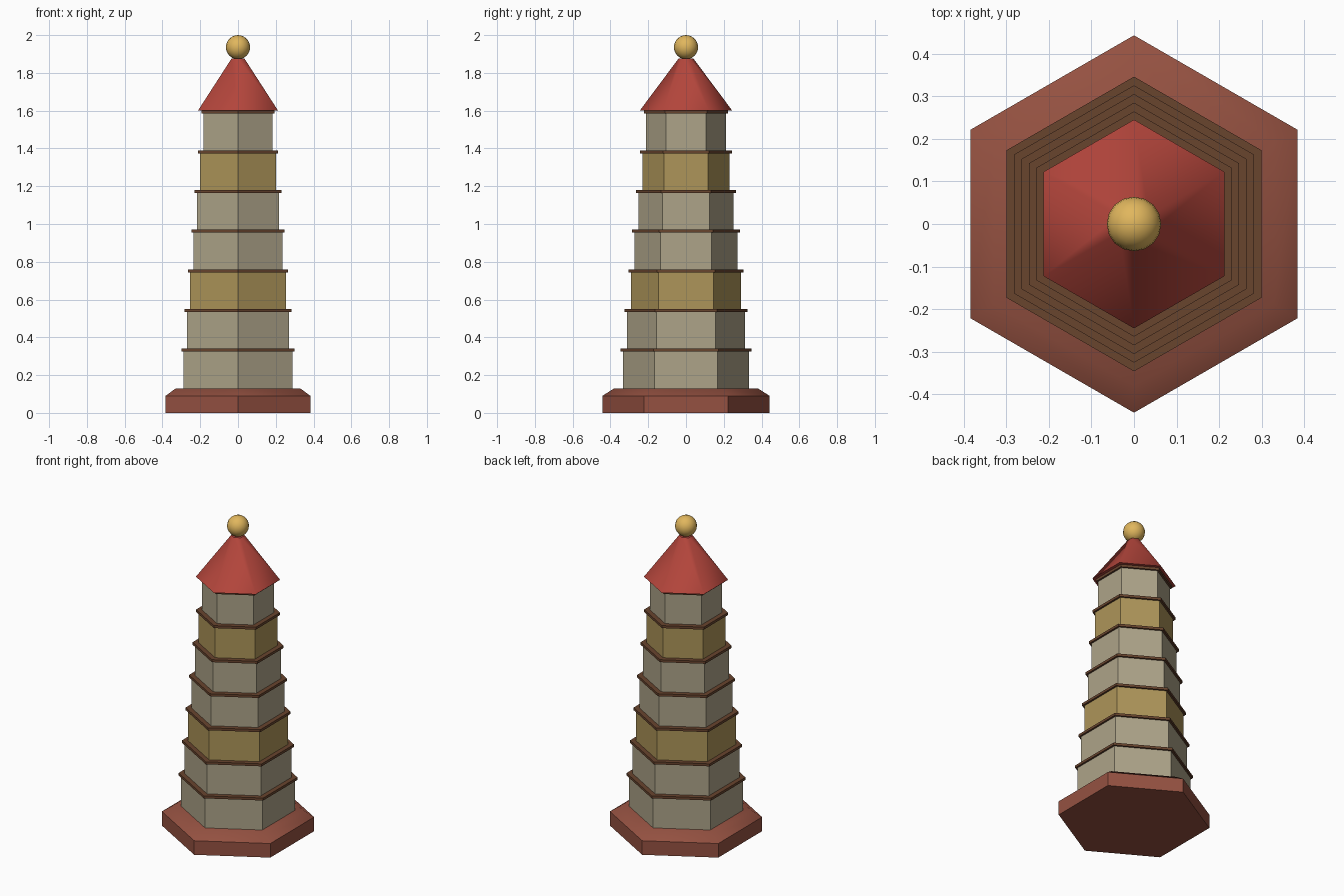
import bpy
import bmesh
from math import cos, sin, pi, radians

cube = bpy.data.objects.get("Cube")
if cube:
    bpy.data.objects.remove(cube, do_unlink=True)


def material(name, rgb):
    m = bpy.data.materials.new(name)
    m.use_nodes = True
    m.diffuse_color = (*rgb, 1)
    m.node_tree.nodes["Principled BSDF"].inputs["Base Color"].default_value = (*rgb, 1)
    return m


BRICK = material("brick red", (0.30, 0.083, 0.053))
STONE = material("pale stone", (0.42, 0.37, 0.25))
OCHRE = material("ochre wall", (0.42, 0.30, 0.10))
WOOD = material("dark wood", (0.14, 0.058, 0.027))
ROOF = material("roof red", (0.46, 0.061, 0.045))
GOLD = material("gold", (0.75, 0.47, 0.11))


def finish(name, bm, mat, smooth_angle=None):
    bmesh.ops.recalc_face_normals(bm, faces=bm.faces[:])
    mesh = bpy.data.meshes.new(name)
    bm.to_mesh(mesh)
    bm.free()
    mesh.materials.append(mat)
    obj = bpy.data.objects.new(name, mesh)
    bpy.context.collection.objects.link(obj)
    if smooth_angle:
        bpy.ops.object.select_all(action='DESELECT')
        bpy.context.view_layer.objects.active = obj
        obj.select_set(True)
        bpy.ops.object.shade_smooth_by_angle(angle=radians(smooth_angle))
    return obj


def hexagon(name, profile, mat, smooth_angle=None):
    """Closed six-sided solid from (corner radius, height) pairs, corners on y."""
    bm = bmesh.new()
    rings = [[bm.verts.new((r * sin(k * pi / 3), r * cos(k * pi / 3), z))
              for k in range(6)] for r, z in profile]
    for low, high in zip(rings, rings[1:]):
        for k in range(6):
            n = (k + 1) % 6
            bm.faces.new((low[k], low[n], high[n], high[k]))
    bm.faces.new(rings[0])
    bm.faces.new(rings[-1])
    return finish(name, bm, mat, smooth_angle)


# Plinth with sloped shoulder
BASE_TOP = 0.13
hexagon("plinth", [(0.443, 0), (0.443, 0.09), (0.38, BASE_TOP)], BRICK, 52)

# Seven shrinking storeys, each capped by a thin ledge
STEP, LEDGE = 0.21, 0.016
for i in range(7):
    z = BASE_TOP + i * STEP
    top = z + STEP
    shrink = 0.0204 * i
    wall = OCHRE if i in (2, 5) else STONE
    hexagon(f"storey_{i + 1}", [(0.333 - shrink, z), (0.333 - shrink, top - LEDGE)], wall)
    hexagon(f"ledge_{i + 1}", [(0.346 - shrink, top - LEDGE), (0.346 - shrink, top)], WOOD)

# Pointed roof
hexagon("roof", [(0.245, 1.6), (0.04, 1.875)], ROOF, 52)

# Ball finial
ball = bmesh.new()
bmesh.ops.create_uvsphere(ball, u_segments=16, v_segments=12, radius=0.064)
bmesh.ops.translate(ball, verts=ball.verts[:], vec=(0, 0, 1.936))
finish("finial_ball", ball, GOLD, 60)
